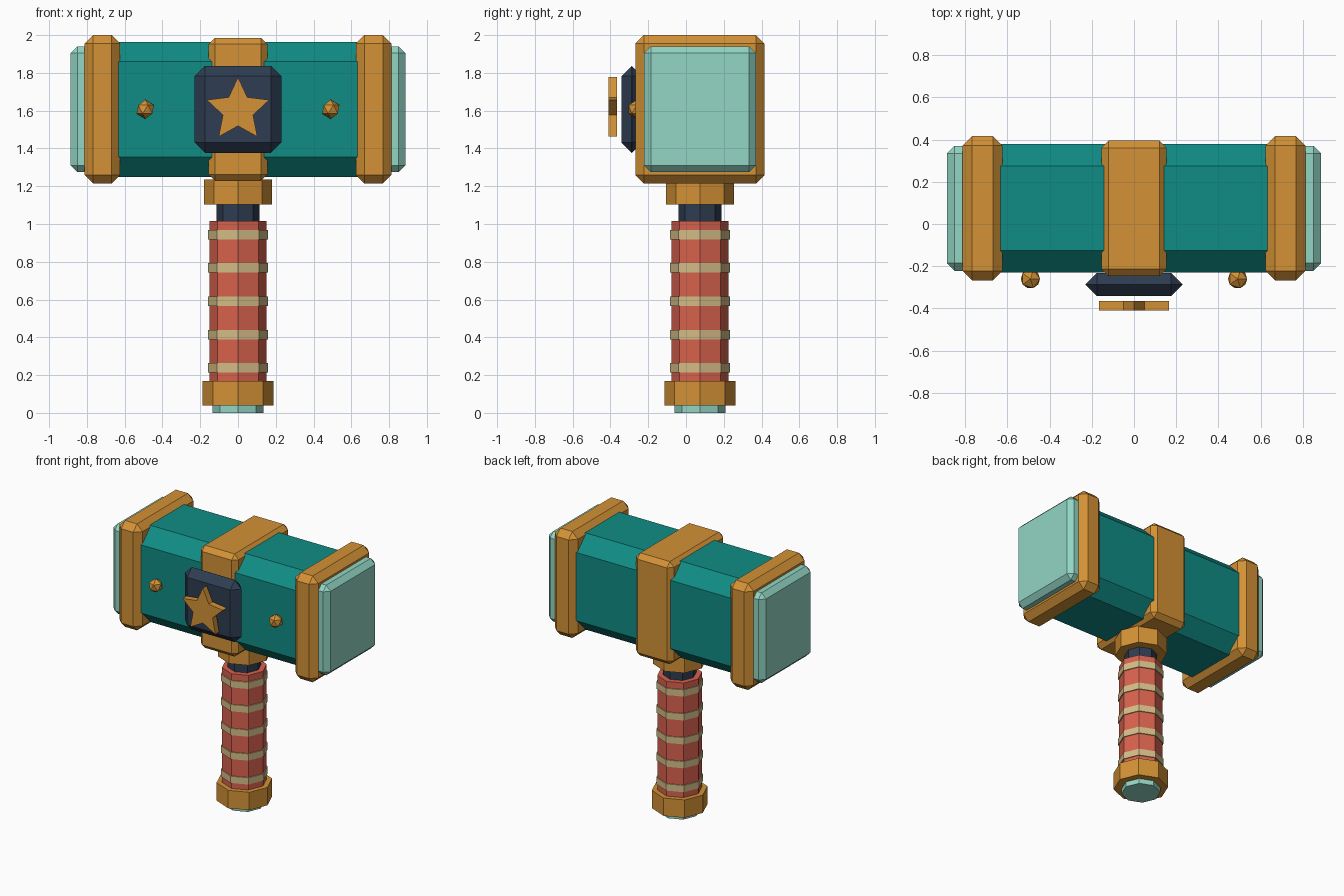
import bpy, bmesh, math
from mathutils import Matrix, Vector

cube = bpy.data.objects.get("Cube")
if cube:
    bpy.data.objects.remove(cube, do_unlink=True)

CY = 0.074   # depth of the head and handle axis
HZ = 1.607   # height of the head axis


def material(name, rgb):
    linear = [((c / 255 + 0.055) / 1.055) ** 2.4 for c in rgb] + [1.0]
    mat = bpy.data.materials.new(name)
    mat.use_nodes = True
    mat.diffuse_color = linear
    bsdf = next(n for n in mat.node_tree.nodes if n.type == 'BSDF_PRINCIPLED')
    bsdf.inputs["Base Color"].default_value = linear
    return mat


gold = material("gold", (212, 146, 54))
teal = material("teal", (16, 140, 133))
mint = material("mint", (146, 214, 196))
navy = material("navy", (46, 61, 82))
red = material("red", (216, 98, 78))
tan = material("tan", (212, 189, 135))


def finish(name, bm, mat, location):
    bmesh.ops.recalc_face_normals(bm, faces=bm.faces[:])
    mesh = bpy.data.meshes.new(name)
    bm.to_mesh(mesh)
    bm.free()
    mesh.materials.append(mat)
    obj = bpy.data.objects.new(name, mesh)
    obj.location = location
    bpy.context.scene.collection.objects.link(obj)
    return obj


def chamfered_box(name, mat, location, size, chamfer):
    bm = bmesh.new()
    bmesh.ops.create_cube(bm, size=1.0, matrix=Matrix.Diagonal((*size, 1.0)))
    bmesh.ops.bevel(bm, geom=bm.edges[:], offset=chamfer, segments=1,
                    affect='EDGES', clamp_overlap=True)
    return finish(name, bm, mat, location)


def octagon(name, mat, radius, bottom, top):
    bm = bmesh.new()
    bmesh.ops.create_cone(bm, cap_ends=True, segments=8, radius1=radius,
                          radius2=radius, depth=top - bottom)
    return finish(name, bm, mat, (0, CY, (bottom + top) / 2))


def star(name, mat, location, outer, inner, thickness):
    bm = bmesh.new()
    verts = []
    for i in range(10):
        r = inner if i % 2 else outer
        a = math.pi / 5 * i
        verts.append(bm.verts.new((r * math.sin(a), -thickness / 2, r * math.cos(a))))
    face = bm.faces.new(verts)
    result = bmesh.ops.extrude_face_region(bm, geom=[face])
    moved = [v for v in result["geom"] if isinstance(v, bmesh.types.BMVert)]
    bmesh.ops.translate(bm, verts=moved, vec=Vector((0, thickness, 0)))
    return finish(name, bm, mat, location)


# Hammer head
chamfered_box("head_body", teal, (0, CY, HZ), (1.52, 0.61, 0.714), 0.105)
chamfered_box("centre_band", gold, (0, CY, HZ), (0.31, 0.642, 0.758), 0.034)
for side, sx in (("left", 1), ("right", -1)):
    chamfered_box(side + "_collar", gold, (sx * 0.718, CY, HZ), (0.188, 0.684, 0.786), 0.045)
    chamfered_box(side + "_striking_face", mint, (sx * 0.831, CY, HZ), (0.112, 0.592, 0.666), 0.036)
    bm = bmesh.new()
    bmesh.ops.create_icosphere(bm, subdivisions=1, radius=0.051)
    finish(side + "_rivet", bm, gold, (sx * 0.491, -0.26, HZ))

# Front emblem
chamfered_box("emblem_plate", navy, (0, -0.287, HZ), (0.46, 0.11, 0.46), 0.0545)
star("emblem_star", gold, (0, -0.388, 1.603), 0.174, 0.084, 0.046)

# Handle
octagon("shaft", navy, 0.113, 0.1, 1.2)
octagon("guard", gold, 0.18, 1.103, 1.235)
octagon("grip", red, 0.152, 0.1, 1.017)
for i in range(5):
    z = 0.238 + 0.1765 * i
    octagon(f"grip_ring_{i + 1}", tan, 0.159, z - 0.025, z + 0.025)
octagon("pommel", gold, 0.189, 0.038, 0.17)
octagon("pommel_cap", mint, 0.135, 0.0, 0.1)
